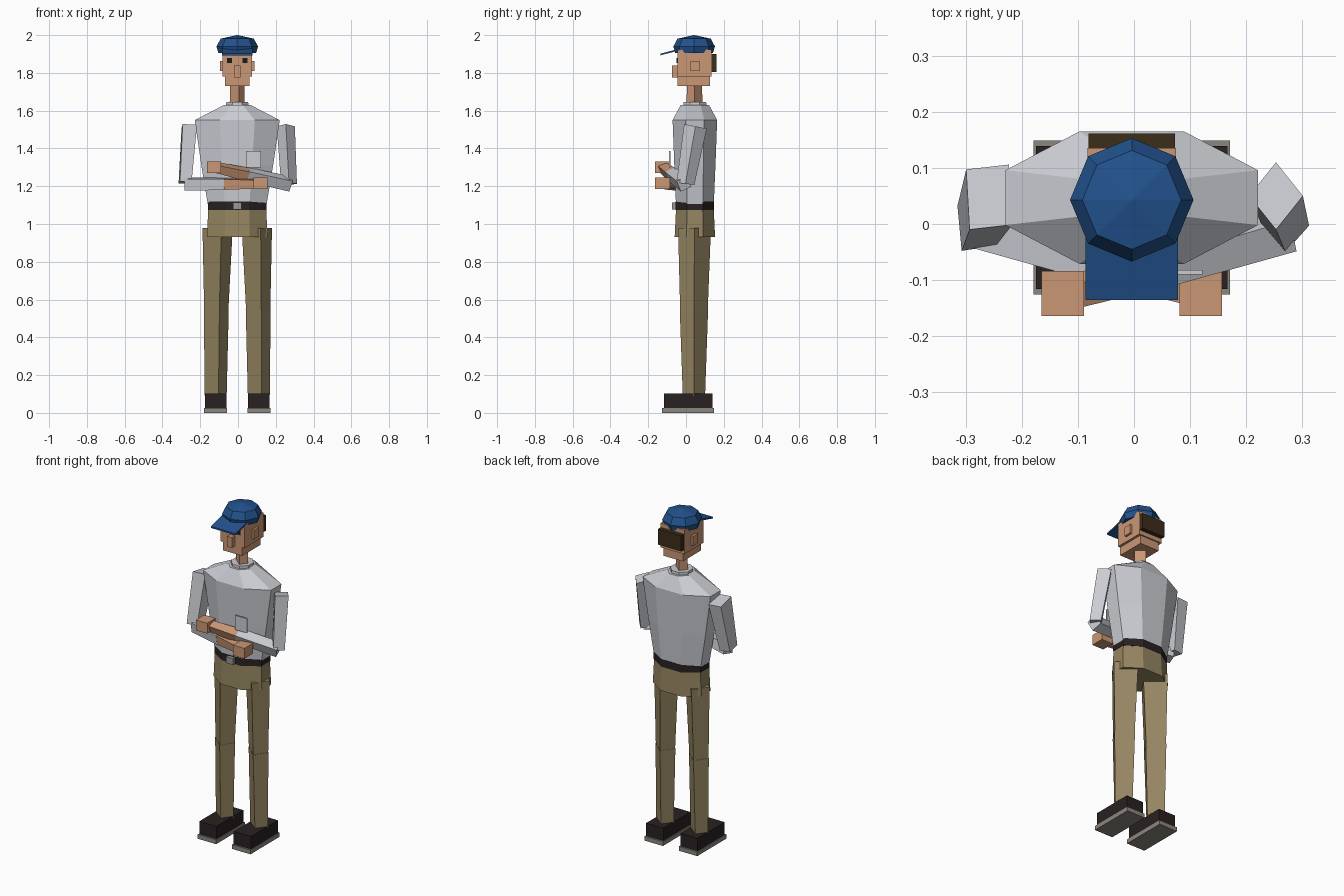
import bpy
from math import cos, sin, pi, radians
from mathutils import Vector

cube = bpy.data.objects.get("Cube")
if cube:
    bpy.data.objects.remove(cube, do_unlink=True)

MID = -0.004   # body midline in x
CY = 0.047     # body centre in y


def material(name, r, g, b):
    m = bpy.data.materials.new(name)
    m.use_nodes = True
    m.diffuse_color = (r, g, b, 1)
    bsdf = m.node_tree.nodes["Principled BSDF"]
    bsdf.inputs["Base Color"].default_value = (r, g, b, 1)
    bsdf.inputs["Roughness"].default_value = 0.8
    return m


shirt = material("shirt_grey", 0.60, 0.61, 0.65)
skin = material("skin_tan", 0.60, 0.31, 0.18)
khaki = material("trouser_khaki", 0.30, 0.235, 0.12)
blue = material("cap_blue", 0.016, 0.085, 0.27)
hair_brown = material("hair_brown", 0.045, 0.026, 0.01)
leather = material("dark_leather", 0.022, 0.015, 0.016)
rubber = material("sole_grey", 0.26, 0.24, 0.21)
metal = material("buckle_grey", 0.32, 0.32, 0.33)
black = material("eye_black", 0.012, 0.01, 0.01)


def loft(name, rings, mat):
    """Skin a stack of equal-length rings, listed bottom to top, with flat caps."""
    n = len(rings[0])
    verts = [p for r in rings for p in r]
    faces = [tuple(reversed(range(n))), tuple(range(len(verts) - n, len(verts)))]
    for k in range(len(rings) - 1):
        for i in range(n):
            j = (i + 1) % n
            faces.append((k * n + i, k * n + j, k * n + n + j, k * n + n + i))
    mesh = bpy.data.meshes.new(name)
    mesh.from_pydata(verts, [], faces)
    mesh.materials.append(mat)
    obj = bpy.data.objects.new(name, mesh)
    bpy.context.collection.objects.link(obj)
    return obj


def ring(x, y, z, rx, ry, n=8, phase=0.0, tilt=0.0):
    pts = []
    for i in range(n):
        a = phase + 2 * pi * i / n
        dy = ry * sin(a)
        pts.append((x + rx * cos(a), y + dy, z + tilt * dy))
    return pts


def octagon(z, hx, hy, cy=CY):
    """Octagon with flat sides at the given half extents."""
    k = 1 / cos(pi / 8)
    return ring(MID, cy, z, hx * k, hy * k, 8, pi / 8)


def skew(x, y, z, rx, ry):
    """Four-cornered section turned to one side."""
    return [(x + rx * u, y + ry * v, z)
            for u, v in ((-1, 0), (0.25, -1), (1, 0), (-0.25, 1))]


def box(name, x0, x1, y0, y1, z0, z1, mat):
    def level(z):
        return [(x0, y0, z), (x1, y0, z), (x1, y1, z), (x0, y1, z)]
    return loft(name, [level(z0), level(z1)], mat)


def limb(name, a, b, ra, rb, roll, mat):
    """Square bar between two points."""
    d = (b - a).normalized()
    side = d.cross(Vector((0, 0, 1))).normalized()
    up = side.cross(d)
    rings = []
    for p, r in ((a, ra), (b, rb)):
        angles = [roll + pi / 4 - k * pi / 2 for k in range(4)]
        rings.append([p + (side * cos(t) + up * sin(t)) * r * 2 ** 0.5 for t in angles])
    return loft(name, rings, mat)


# Torso, collar, belt and pelvis
loft("torso", [octagon(1.10, 0.155, 0.1), octagon(1.31, 0.19, 0.109),
               octagon(1.55, 0.225, 0.118), octagon(1.63, 0.07, 0.075)], shirt)
loft("collar", [octagon(1.61, 0.06, 0.062), octagon(1.645, 0.058, 0.06)], shirt)
loft("belt", [octagon(1.073, 0.156, 0.102), octagon(1.118, 0.156, 0.102)], leather)
loft("pelvis", [octagon(0.932, 0.16, 0.107), octagon(1.075, 0.154, 0.1)], khaki)
box("buckle", MID - 0.023, MID + 0.023, -0.075, -0.054, 1.076, 1.114, metal)
box("chest_pocket", 0.042, 0.122, -0.09, -0.082, 1.3, 1.386, shirt)

# Legs and shoes
for s, label in ((1, "left"), (-1, "right")):
    loft(label + "_thigh", [skew(MID + s * 0.111, 0.042, 0.543, 0.064, 0.073),
                            skew(MID + s * 0.104, 0.045, 0.978, 0.08, 0.087)], khaki)
    loft(label + "_shin", [skew(MID + s * 0.114, 0.042, 0.09, 0.058, 0.059),
                           skew(MID + s * 0.111, 0.042, 0.547, 0.066, 0.075)], khaki)
    c = MID + s * 0.114
    box(label + "_shoe", c - 0.057, c + 0.057, -0.116, 0.139, 0.025, 0.102, leather)
    box(label + "_sole", c - 0.061, c + 0.061, -0.126, 0.149, 0, 0.026, rubber)

# Upper arms
loft("left_upper_arm", [ring(0.27, -0.003, 1.213, 0.042, 0.047, 4, 0, -0.14),
                        ring(0.253, 0.05, 1.517, 0.048, 0.06, 4, 0, -0.2)], shirt)
loft("right_upper_arm", [ring(-0.28, -0.003, 1.22, 0.044, 0.057, 4, pi / 4 + 0.12, -0.14),
                         ring(-0.258, 0.048, 1.517, 0.054, 0.076, 4, pi / 4 + 0.08, -0.2)], shirt)

# Folded forearms: sleeve, bare wrist and hand
for label, elbow, wrist, cuff, roll, hand_z in (
        ("left", Vector((0.275, -0.01, 1.212)), Vector((-0.12, -0.125, 1.3)), 0.57, 25, 1.3),
        ("right", Vector((-0.275, -0.01, 1.212)), Vector((0.12, -0.125, 1.213)), 0.53, -8, 1.215)):
    mid = elbow.lerp(wrist, cuff)
    limb(label + "_sleeve", elbow, mid, 0.031, 0.029, radians(roll), shirt)
    limb(label + "_wrist", mid, wrist, 0.028, 0.022, radians(roll), skin)
    hx = MID + (0.123 if wrist.x > 0 else -0.123)
    box(label + "_hand", hx - 0.038, hx + 0.038, -0.164, -0.084,
        hand_z - 0.031, hand_z + 0.031, skin)

# Neck and head
loft("neck", [skew(MID, 0.045, 1.63, 0.04, 0.042), skew(MID, 0.045, 1.745, 0.038, 0.04)], skin)
box("jaw", MID - 0.064, MID + 0.064, -0.046, 0.127, 1.73, 1.782, skin)
box("head", MID - 0.079, MID + 0.079, -0.046, 0.135, 1.78, 1.925, skin)
box("nose", MID - 0.016, MID + 0.016, -0.075, -0.04, 1.776, 1.838, skin)
box("hair", MID - 0.077, MID + 0.077, 0.13, 0.161, 1.806, 1.9, hair_brown)
for s, label in ((1, "left"), (-1, "right")):
    e = MID + s * 0.084
    box(label + "_ear", e - 0.008, e + 0.008, 0.024, 0.072, 1.81, 1.864, skin)
    e = MID + s * 0.041
    box(label + "_eye", e - 0.013, e + 0.013, -0.05, -0.042, 1.852, 1.878, black)

# Cap with faceted crown and sloping brim
loft("cap_crown", [ring(MID, 0.043, z, r, r) for z, r in
                   ((1.905, 0.1), (1.94, 0.11), (1.981, 0.088), (2.0, 0.002))], blue)
brim = box("cap_brim", MID - 0.082, MID + 0.082, -0.135, -0.02, 1.893, 1.902, blue)
for v in brim.data.vertices:
    v.co.z += 0.26 * (v.co.y + 0.135)
